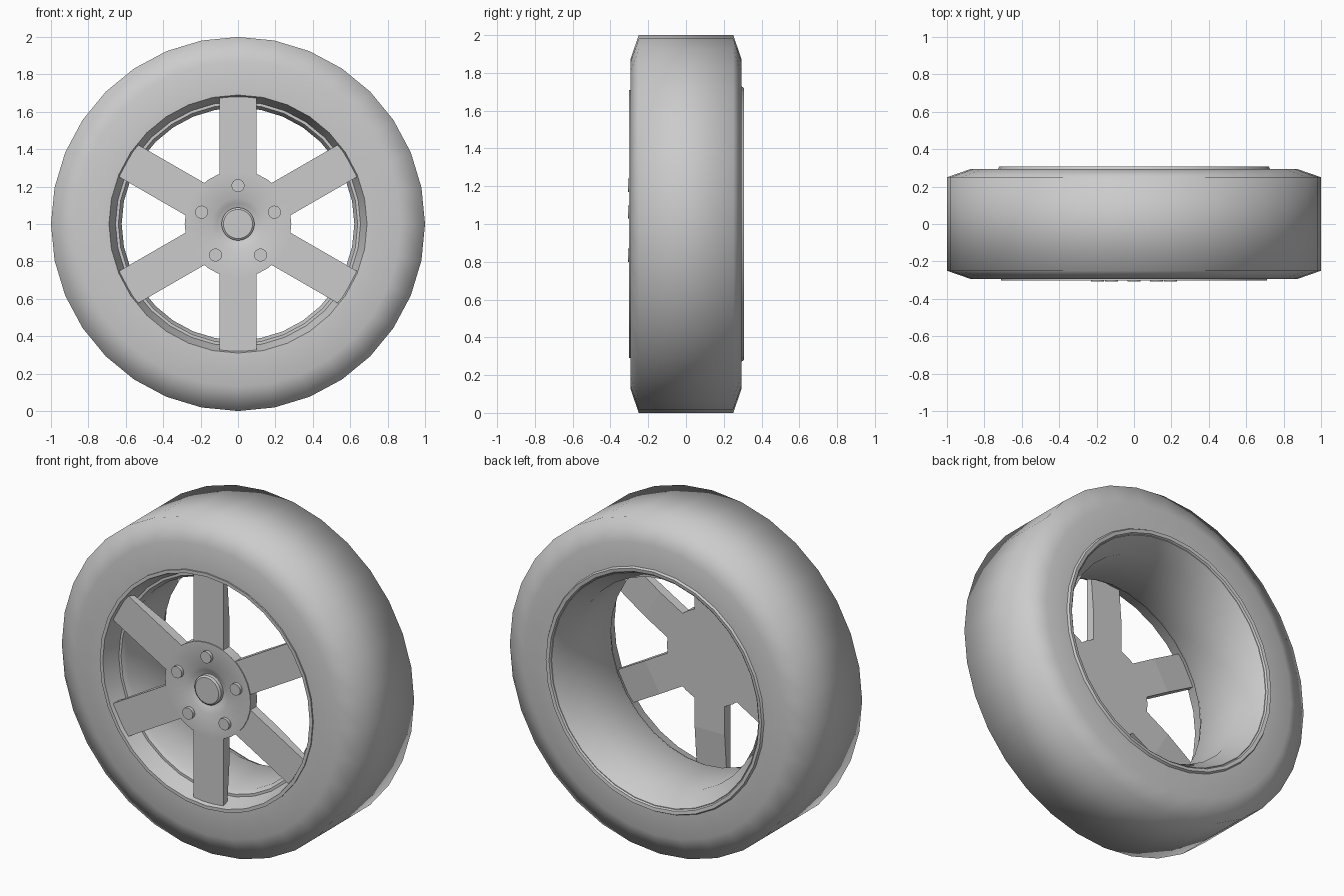
import bpy
import bmesh
from math import pi, radians, sin, cos
from mathutils import Matrix, Vector

cube = bpy.data.objects.get("Cube")
if cube:
    bpy.data.objects.remove(cube, do_unlink=True)

grey = bpy.data.materials.new("plain_grey")
grey.use_nodes = True
GREY = (0.6, 0.6, 0.6, 1)
grey.diffuse_color = GREY
grey.node_tree.nodes["Principled BSDF"].inputs["Base Color"].default_value = GREY

AXLE = Vector((0, 0, 1))


def finish(bm, name, angle=None):
    """Turn a bmesh centred on the axle into an object; angle None keeps it flat."""
    bmesh.ops.recalc_face_normals(bm, faces=bm.faces)
    mesh = bpy.data.meshes.new(name)
    bm.to_mesh(mesh)
    bm.free()
    mesh.materials.append(grey)
    obj = bpy.data.objects.new(name, mesh)
    obj.location = AXLE
    bpy.context.collection.objects.link(obj)
    if angle is not None:
        for poly in mesh.polygons:
            poly.use_smooth = True
        mesh.set_sharp_from_angle(angle=radians(angle))
    return obj


def revolve(name, profile, closed=False, steps=32, angle=35):
    """Spin a (radius, y) profile around the axle."""
    bm = bmesh.new()
    verts = [bm.verts.new((0, y, r)) for r, y in profile]
    pairs = list(zip(verts, verts[1:]))
    if closed:
        pairs.append((verts[-1], verts[0]))
    edges = [bm.edges.new(p) for p in pairs]
    bmesh.ops.spin(bm, geom=verts + edges, cent=(0, 0, 0), axis=(0, 1, 0),
                   angle=2 * pi, steps=steps, use_merge=True)
    bmesh.ops.remove_doubles(bm, verts=bm.verts, dist=0.0001)
    return finish(bm, name, angle)


# Tyre: flat tread, sloping shoulders, smooth all over
revolve("tyre", [(0.69, -0.295), (0.87, -0.295), (1.0, -0.25),
                 (1.0, 0.25), (0.87, 0.295), (0.69, 0.295)], angle=180)

# Rim: front lip and step, straight barrel, flared back
revolve("rim", [(0.71, -0.28), (0.71, -0.303), (0.69, -0.303), (0.655, -0.2),
                (0.64, -0.2), (0.622, -0.17), (0.622, 0.18), (0.7, 0.305),
                (0.72, 0.308), (0.73, 0.29), (0.69, 0.27), (0.69, -0.27)],
       closed=True)

# Hub: disc with a dished centre and a raised cap
revolve("hub", [(0, -0.225), (0.285, -0.225), (0.285, -0.288), (0.14, -0.288),
                (0.11, -0.272), (0.088, -0.265), (0.088, -0.288),
                (0.078, -0.296), (0, -0.296)])

# Spokes: bars whose back tapers towards the rim
side = [(0.2, -0.282), (0.68, -0.282), (0.68, -0.245), (0.44, -0.225), (0.2, -0.225)]
for i in range(6):
    bm = bmesh.new()
    face = bm.faces.new([bm.verts.new((-0.1, y, r)) for r, y in side])
    ext = bmesh.ops.extrude_face_region(bm, geom=[face])
    moved = [v for v in ext["geom"] if isinstance(v, bmesh.types.BMVert)]
    bmesh.ops.translate(bm, verts=moved, vec=(0.2, 0, 0))
    if face.is_valid and len(bm.faces) < len(side) + 2:
        bm.faces.new([v for v in bm.verts if v not in moved])
    bm.transform(Matrix.Rotation(i * pi / 3, 4, 'Y'))
    finish(bm, f"spoke_{i + 1}")

# Wheel bolts
for i in range(5):
    a = i * 2 * pi / 5
    bm = bmesh.new()
    bmesh.ops.create_cone(bm, cap_ends=True, segments=16, radius1=0.035,
                          radius2=0.035, depth=0.04)
    bm.transform(Matrix.Translation((0.205 * sin(a), -0.288, 0.205 * cos(a)))
                 @ Matrix.Rotation(pi / 2, 4, 'X'))
    finish(bm, f"bolt_{i + 1}", 35)
